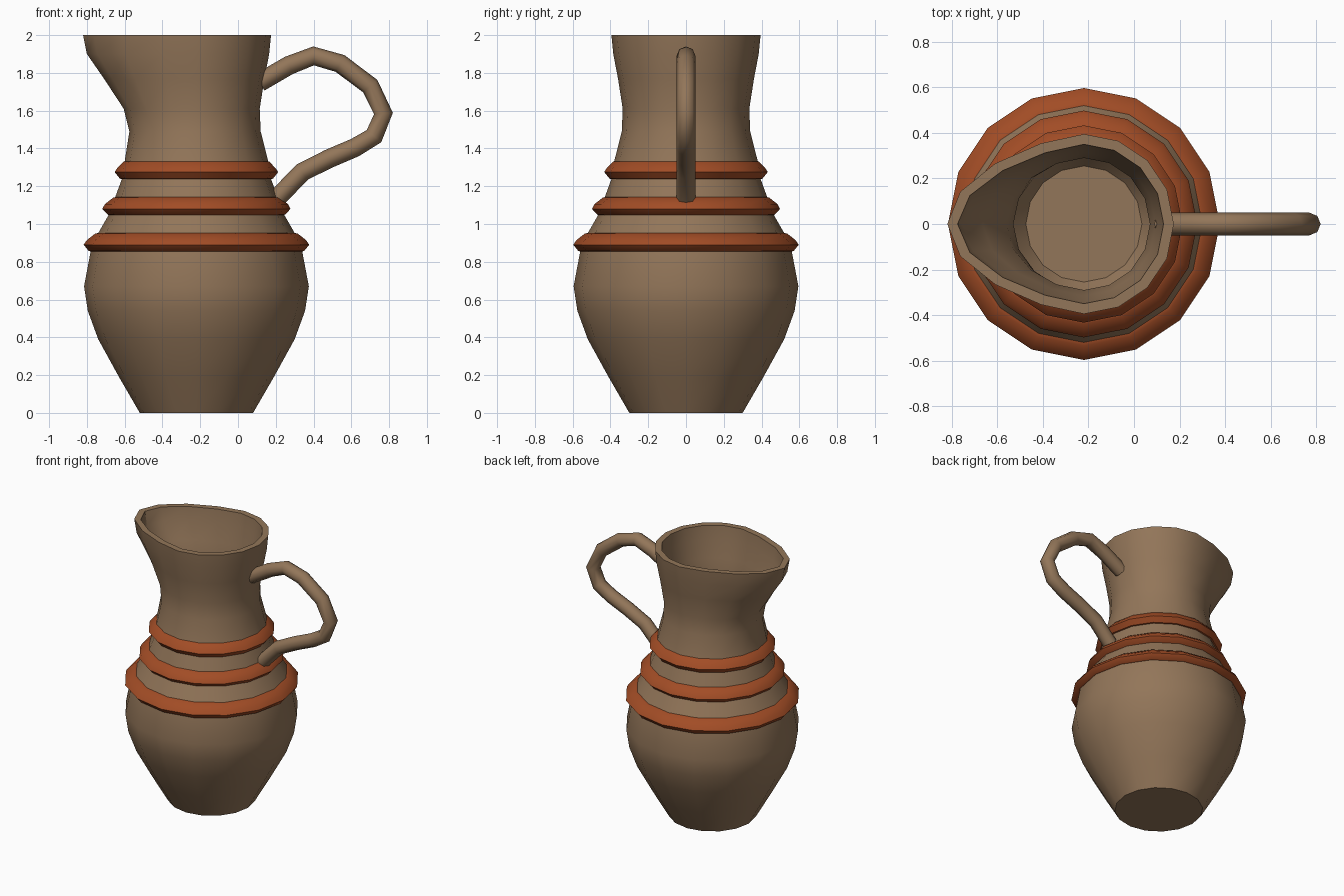
import bpy, bmesh, math
from mathutils import Vector

if "Cube" in bpy.data.objects:
    bpy.data.objects.remove(bpy.data.objects["Cube"])

SIDES = 16
AXIS_X = -0.22
WALL = 0.045


def material(name, rgb):
    m = bpy.data.materials.new(name)
    m.diffuse_color = (*rgb, 1)
    m.use_nodes = True
    m.node_tree.nodes["Principled BSDF"].inputs["Base Color"].default_value = m.diffuse_color
    return m


clay = material("brown clay", (0.29, 0.18, 0.10))
red = material("rust red", (0.36, 0.073, 0.019))


def finish(name, bm, mats, angle):
    bmesh.ops.recalc_face_normals(bm, faces=bm.faces)
    me = bpy.data.meshes.new(name)
    bm.to_mesh(me)
    bm.free()
    for m in mats:
        me.materials.append(m)
    ob = bpy.data.objects.new(name, me)
    bpy.context.collection.objects.link(ob)
    bpy.ops.object.select_all(action='DESELECT')
    ob.select_set(True)
    bpy.context.view_layer.objects.active = ob
    bpy.ops.object.shade_smooth_by_angle(angle=math.radians(angle))
    return ob


def skin(bm, loops):
    """Join successive vertex loops with quads; returns faces per band."""
    bands = []
    for a, b in zip(loops, loops[1:]):
        n = len(a)
        bands.append([bm.faces.new((a[i], a[(i + 1) % n], b[(i + 1) % n], b[i]))
                      for i in range(n)])
    return bands


def jug_loop(bm, r, z, tip):
    """Round loop whose -x half is pulled out to distance tip (the spout)."""
    loop = []
    for i in range(SIDES):
        a = 2 * math.pi * i / SIDES
        c, s = math.cos(a), math.sin(a)
        x, y = r * c, r * s
        if c < -0.01:
            pull = (tip / r - 1) * (-c) ** 0.8
            x *= 1 + pull
            y *= 1 - 0.12 * pull
        loop.append(bm.verts.new((AXIS_X + x, y, z)))
    return loop


# Jug: outer profile (radius, height, spout reach), then inner wall
belly = [(.30, 0), (.41, .19), (.52, .39), (.575, .54), (.595, .67), (.56, .855)]
ring1 = [(.57, .857), (.597, .89), (.58, .915), (.535, .95)]
ring2 = [(.47, 1.05), (.498, 1.08), (.485, 1.105), (.44, 1.14)]
ring3 = [(.405, 1.24), (.433, 1.275), (.42, 1.295), (.385, 1.33)]
neck = [(.38, 1.332, .38), (.34, 1.49, .355), (.335, 1.61, .385),
        (.36, 1.77, .49), (.385, 1.90, .58), (.395, 2.0, .60)]
outer = (belly + ring1 + [(.52, .952), (.465, 1.048)] + ring2
         + [(.43, 1.142), (.395, 1.238)] + ring3 + neck)
inner = neck[::-1] + [(.43, 1.14), (.52, .95)] + belly[::-1]

bm = bmesh.new()
loops = [jug_loop(bm, p[0], p[1], p[-1] if len(p) == 3 else p[0]) for p in outer]
for p in inner:
    tip = p[2] if len(p) == 3 else p[0]
    loops.append(jug_loop(bm, p[0] - WALL, max(p[1], 0.05), tip - WALL))
skin(bm, loops)
bm.faces.new(loops[0])
bm.faces.new(loops[-1])
# Painted rings: outer faces within each ring's height range
ring_bands = [(r[0][1], r[-1][1]) for r in (ring1, ring2, ring3)]
outer_verts = {v for l in loops[:len(outer)] for v in l}
for f in bm.faces:
    if all(v in outer_verts for v in f.verts):
        lo, hi = min(v.co.z for v in f.verts), max(v.co.z for v in f.verts)
        if any(lo >= a - .004 and hi <= b + .004 for a, b in ring_bands):
            f.material_index = 1
finish("jug_body", bm, [clay, red], 40)

# Handle: octagonal tube swept along a path in the xz plane
path = [Vector((x, 0, z)) for x, z in (
    (.115, 1.75), (.27, 1.84), (.40, 1.89), (.54, 1.85), (.70, 1.73),
    (.77, 1.585), (.72, 1.465), (.62, 1.405), (.48, 1.345), (.34, 1.275),
    (.20, 1.13))]
bm = bmesh.new()
loops = []
for i, p in enumerate(path):
    t = (path[min(i + 1, len(path) - 1)] - path[max(i - 1, 0)]).normalized()
    side = Vector((0, 1, 0))
    up = t.cross(side)
    loops.append([bm.verts.new(p + .05 * (math.cos(k * math.pi / 4) * side
                                          + math.sin(k * math.pi / 4) * up))
                  for k in range(8)])
skin(bm, loops)
bm.faces.new(loops[0])
bm.faces.new(loops[-1])
finish("handle", bm, [clay], 50)
